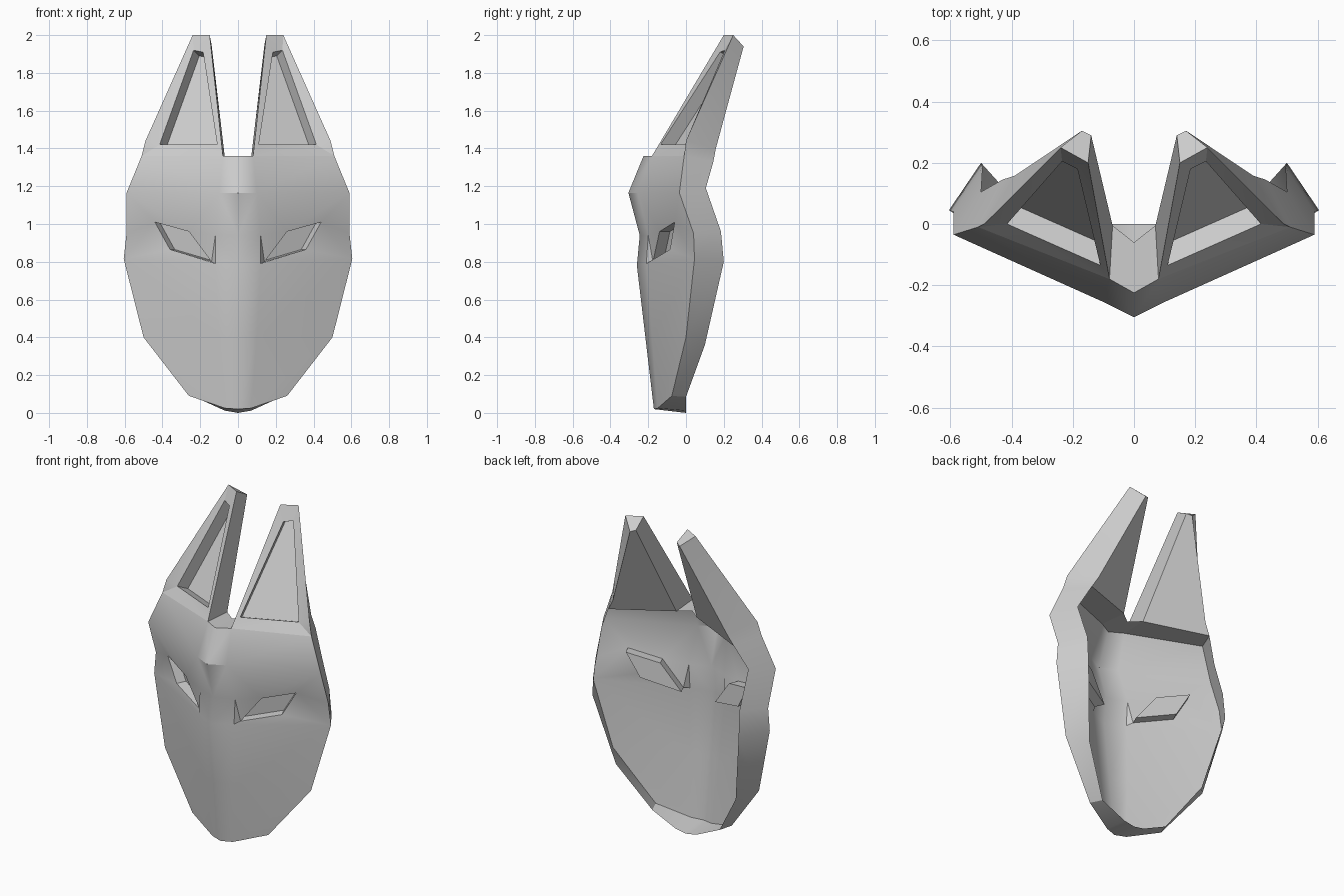
import bpy, bmesh, math
from mathutils import Vector

if "Cube" in bpy.data.objects:
    bpy.data.objects.remove(bpy.data.objects["Cube"])

INSIDE = Vector((0.1, 0.25, 0.95))


def part(name, pts, faces, angle=32):
    """Half part (x > 0) from named points, mirrored across x = 0."""
    bm = bmesh.new()
    verts = {}
    for names in faces:
        loop = []
        for n in names.split():
            if n not in verts:
                verts[n] = bm.verts.new(pts[n])
            loop.append(verts[n])
        bm.faces.new(loop)
    bmesh.ops.recalc_face_normals(bm, faces=bm.faces)
    facing = sum(f.normal.dot(f.calc_center_median() - INSIDE) * f.calc_area() for f in bm.faces)
    if facing < 0:
        bmesh.ops.reverse_faces(bm, faces=bm.faces)
    mesh = bpy.data.meshes.new(name)
    bm.to_mesh(mesh)
    bm.free()
    ob = bpy.data.objects.new(name, mesh)
    bpy.context.collection.objects.link(ob)
    bpy.ops.object.select_all(action='DESELECT')
    ob.select_set(True)
    bpy.context.view_layer.objects.active = ob
    bpy.ops.object.shade_smooth_by_angle(angle=math.radians(angle))
    mod = ob.modifiers.new("mirror", 'MIRROR')
    mod.use_clip = True
    mod.merge_threshold = 0.0005
    return ob


def recess(name, pts, ring, shift):
    """Sunken panel: walls from a ring of front points to a shifted floor."""
    local = {n: pts[n] for n in ring}
    for n in ring:
        local[n + "_in"] = Vector(pts[n]) + Vector(shift)
    faces = [" ".join(n + "_in" for n in ring)]
    for a, b in zip(ring, ring[1:] + ring[:1]):
        faces.append(f"{a} {b} {b}_in {a}_in")
    return part(name, local, faces, 20)


# Front of the mask: c = centre line, m = ridge edge, o = outer edge
front = {
    "c0": (0, -.17, .02), "m0": (.07, -.15, .025), "o0": (.26, -.075, .09),
    "c1": (0, -.215, .40), "m1": (.10, -.18, .40), "o1": (.50, 0, .40),
    "c2": (0, -.26, .78), "m2": (.12, -.21, .79), "o2": (.605, .045, .815),
    "c3": (0, -.245, .94), "m3": (.12, -.20, .94), "o3": (.59, .04, .95),
    "c4": (0, -.305, 1.165), "m4": (.10, -.255, 1.165), "o4": (.59, -.035, 1.165),
    "c5": (0, -.225, 1.36), "m5": (.08, -.18, 1.36), "o5": (.51, -.01, 1.36),
}
eye = {"e1": (.14, -.175, .80), "e2": (.36, -.085, .865),
       "e3": (.44, -.06, 1.01), "e4": (.26, -.14, .96)}
ear = {"o6": (.49, 0, 1.44), "to": (.24, .25, 2.0), "ti": (.15, .20, 2.0),
       "r1": (.11, -.135, 1.42), "r2": (.415, 0, 1.42),
       "r3": (.235, .205, 1.92), "r4": (.185, .18, 1.91)}
# Back edge of the rim, one point behind each outline point
back = {
    "c0b": (0, 0, 0), "m0b": (.07, 0, .012), "o0b": (.23, 0, .085), "o1b": (.41, .10, .36),
    "o2b": (.50, .20, .80), "o3b": (.495, .185, .96), "o4b": (.50, .105, 1.19),
    "o5b": (.43, .145, 1.33), "o6b": (.39, .158, 1.40), "tob": (.17, .305, 1.94),
    "tib": (.14, .29, 1.95), "m5b": (.07, -.005, 1.355), "c5b": (0, -.06, 1.355),
}
P = {**front, **eye, **ear, **back}

# Face sheet with an eye opening
face = [f"{a}{i} {b}{i} {b}{i+1} {a}{i+1}" for a, b in ("cm", "mo") for i in range(5)
        if not (a == "m" and i in (2, 3))]
face += ["m2 o2 e2 e1", "o2 o3 e3 e2", "o3 o4 e3", "o4 m4 e4 e3",
         "m4 m3 e4", "m3 e1 e4", "m3 m2 e1"]
part("face", P, face)

# Side rim running round the outline and into the notch between the ears
outline = ["c0", "m0", "o0", "o1", "o2", "o3", "o4", "o5", "o6", "to", "ti", "m5", "c5"]
part("rim", P, [f"{a} {b} {b}b {a}b" for a, b in zip(outline, outline[1:])], 25)

# Ears: front frame, closed back and underside
part("ear_frame", P, ["m5 o5 r2 r1", "o5 o6 r2", "o6 to r3 r2",
                      "to ti r4 r3", "ti m5 r1 r4"], 20)
part("ear_back", P, ["m5b o5b o6b tob tib", "m5 o5 o5b m5b"], 20)

# Sunken panels in the ears and eyes
recess("ear_panel", P, ["r1", "r2", "r3", "r4"], (-.03, .06, -.03))
recess("eye_panel", P, ["e1", "e2", "e3", "e4"], (-.025, .055, 0))
